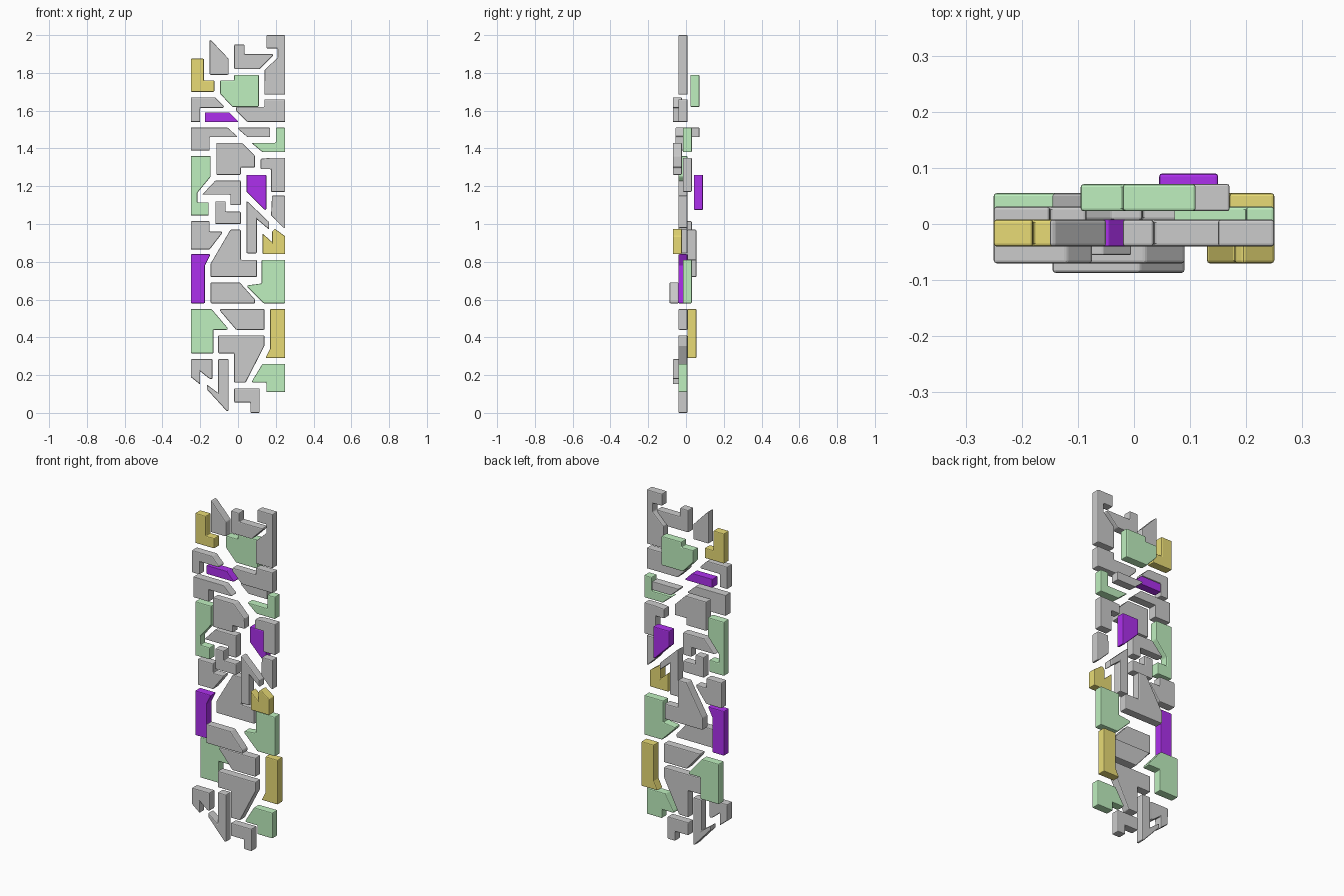
import bpy, bmesh

if "Cube" in bpy.data.objects:
    bpy.data.objects.remove(bpy.data.objects["Cube"])

THICK = 0.048


def material(name, rgb):
    m = bpy.data.materials.new(name)
    m.diffuse_color = (*rgb, 1)
    m.use_nodes = True
    m.node_tree.nodes["Principled BSDF"].inputs["Base Color"].default_value = m.diffuse_color
    return m


GREEN = material("green", (0.52, 0.87, 0.52))
PURPLE = material("purple", (0.42, 0.03, 0.85))
YELLOW = material("yellow", (0.81, 0.71, 0.18))

# front face depth of each layer, front to back
FRONT, NEAR, RAISED, BASE, SUNK, DEEP, BACK, REAR = (
    -0.087, -0.07, -0.055, -0.04, -0.017, 0.007, 0.023, 0.042)


def tile(name, outline, y=BASE, mat=None):
    """Extrude an (x, z) outline given in hundredths and round its edges."""
    bm = bmesh.new()
    face = bm.faces.new([bm.verts.new((x / 100, y, z / 100)) for x, z in outline])
    ext = bmesh.ops.extrude_face_region(bm, geom=[face])
    verts = [g for g in ext["geom"] if isinstance(g, bmesh.types.BMVert)]
    bmesh.ops.translate(bm, vec=(0, THICK, 0), verts=verts)
    bmesh.ops.recalc_face_normals(bm, faces=bm.faces)
    me = bpy.data.meshes.new(name)
    bm.to_mesh(me)
    bm.free()
    ob = bpy.data.objects.new(name, me)
    bpy.context.collection.objects.link(ob)
    if mat:
        me.materials.append(mat)
    bev = ob.modifiers.new("rounded_edges", "BEVEL")
    bev.width = 0.005
    bev.segments = 2
    bev.limit_method = "ANGLE"
    return ob


# top section
tile("top_left_corner_tile", [(-25, 187.5), (-18, 187.5), (-18, 176), (-12.5, 176),
     (-12.5, 170), (-25, 170)], BASE, YELLOW)
tile("top_wedge_tile", [(-15, 197.5), (-14, 197), (-5, 187.5), (-5, 179), (-15, 179)])
tile("top_step_tile", [(-2, 195), (3.5, 195), (3.5, 190), (18.5, 190), (18.5, 189),
     (11.5, 182), (-2, 182)])
tile("top_right_hook_tile", [(15, 200), (25, 200), (25, 168.5), (14, 168.5), (14, 181.5),
     (21, 188), (21, 193), (15, 193)])
tile("upper_centre_tile", [(-2, 179), (11, 179), (11, 162), (-3, 162), (-9.5, 169),
     (-9.5, 176), (-2, 176)], BACK, GREEN)

# upper section
tile("upper_left_angle_tile", [(-25, 167), (-12, 167), (-7.5, 162.5), (-7.5, 161.5),
     (-20, 161.5), (-20, 154), (-25, 154)], NEAR)
tile("upper_sliver_tile", [(-17.5, 159), (-4.5, 159), (0, 154.5), (0, 154), (-17.5, 154)],
     BASE, PURPLE)
tile("upper_right_step_tile", [(14, 166), (25, 166), (25, 154), (5, 154), (-1, 160),
     (-1, 162), (14, 162)])
tile("second_left_angle_tile", [(-25, 151), (-5.5, 151), (-0.5, 146.5), (-0.5, 146),
     (-15, 146), (-15, 139), (-25, 139)], RAISED)
tile("upper_bar_tile", [(0, 151), (17, 151), (17, 146), (5, 146), (0, 150.3)], BACK)
tile("upper_right_hook_tile", [(20, 151), (25, 151), (25, 138), (13, 138), (7, 143),
     (20, 143)], SUNK, GREEN)

# middle section
tile("middle_block_tile", [(-11.5, 143), (2, 143), (9, 136), (9, 130), (1.5, 130),
     (1.5, 126), (-11.5, 126)], NEAR)
tile("middle_right_step_tile", [(17, 135), (25, 135), (25, 117), (17.5, 117), (17.5, 129),
     (12, 129), (12, 134.5)], SUNK)
tile("middle_left_hook_tile", [(-25, 136), (-14.5, 136), (-14.5, 125), (-21.5, 116.5),
     (-21.5, 111.5), (-15.5, 111.5), (-15.5, 104.5), (-25, 104.5)], BASE, GREEN)
tile("middle_angle_tile", [(-19, 115.5), (-12, 123), (1.5, 123), (1.5, 110), (-4, 110),
     (-4, 115.5)])
tile("middle_slanted_tile", [(4.5, 126), (15, 126), (15, 107.5), (14, 107.5), (4.5, 117)],
     REAR, PURPLE)
tile("middle_small_step_tile", [(-12, 112), (-6.5, 112), (-6.5, 106.5), (1.5, 106.5),
     (1.5, 100), (-12, 100)])
tile("middle_hooked_bar_tile", [(4.5, 112), (5.5, 111.5), (16.5, 101), (16.5, 97),
     (10, 102.5), (10, 84.5), (4.5, 84.5)])
tile("middle_right_wedge_tile", [(18, 115), (25, 115), (25, 98), (24, 98), (17.5, 104.5)])
tile("middle_left_wedge_tile", [(-25, 101.5), (-15, 101.5), (-15, 96), (-8.5, 96),
     (-8.5, 95), (-15, 86.5), (-25, 86.5)], SUNK)

# lower section
tile("lower_notched_tile", [(13, 95), (18, 90.5), (18, 96), (19.5, 97.5), (25, 93.5),
     (25, 84), (13, 84)], NEAR, YELLOW)
tile("lower_centre_spike_tile", [(-4, 97), (1.5, 97), (1.5, 81), (10, 81), (10, 72),
     (-14.5, 72), (-14.5, 79)], DEEP)
tile("lower_left_strip_tile", [(-25, 84), (-14.5, 84), (-17.5, 78), (-17.5, 58),
     (-25, 58)], BASE, PURPLE)
tile("lower_right_block_tile", [(12.5, 81), (25, 81), (25, 58), (13.5, 58), (5, 66.5),
     (5, 67.5), (12.5, 68.5)], SUNK, GREEN)
tile("lower_ramp_tile", [(-14.5, 69), (1, 69), (9, 60), (9, 58), (-14.5, 58)], FRONT)
tile("lower_slanted_bar_tile", [(-9.5, 55), (14, 55), (14, 44), (-1, 44), (-9.5, 54)])
tile("lower_left_block_tile", [(-25, 55), (-14, 55), (-5.5, 45), (-5.5, 44), (-13, 44),
     (-13, 31.5), (-25, 31.5)], DEEP, GREEN)
tile("lower_right_strip_tile", [(17, 55), (25, 55), (25, 29), (14.5, 29), (17, 34)],
     DEEP, YELLOW)

# bottom section
tile("bottom_funnel_tile", [(-10.5, 41), (14, 41), (14, 35.5), (4, 16), (-2, 16),
     (-2, 31.5), (-10.5, 31.5)])
tile("bottom_left_fang_tile", [(-25, 28.5), (-13.5, 28.5), (-13.5, 18), (-15, 18),
     (-20, 22), (-20, 15), (-25, 19)], NEAR)
tile("bottom_spike_tile", [(-10.5, 28.5), (-5, 28.5), (-5, 1), (-6, 1), (-16.5, 12.5),
     (-16.5, 15), (-10.5, 10.5)])
tile("bottom_right_step_tile", [(13, 26), (25, 26), (25, 11), (15, 11), (15, 16),
     (7.5, 16), (7.5, 17)], BASE, GREEN)
tile("bottom_hook_tile", [(-2, 13), (11.5, 13), (11.5, 0), (6.5, 0), (6.5, 5.5),
     (-2, 5.5)])
